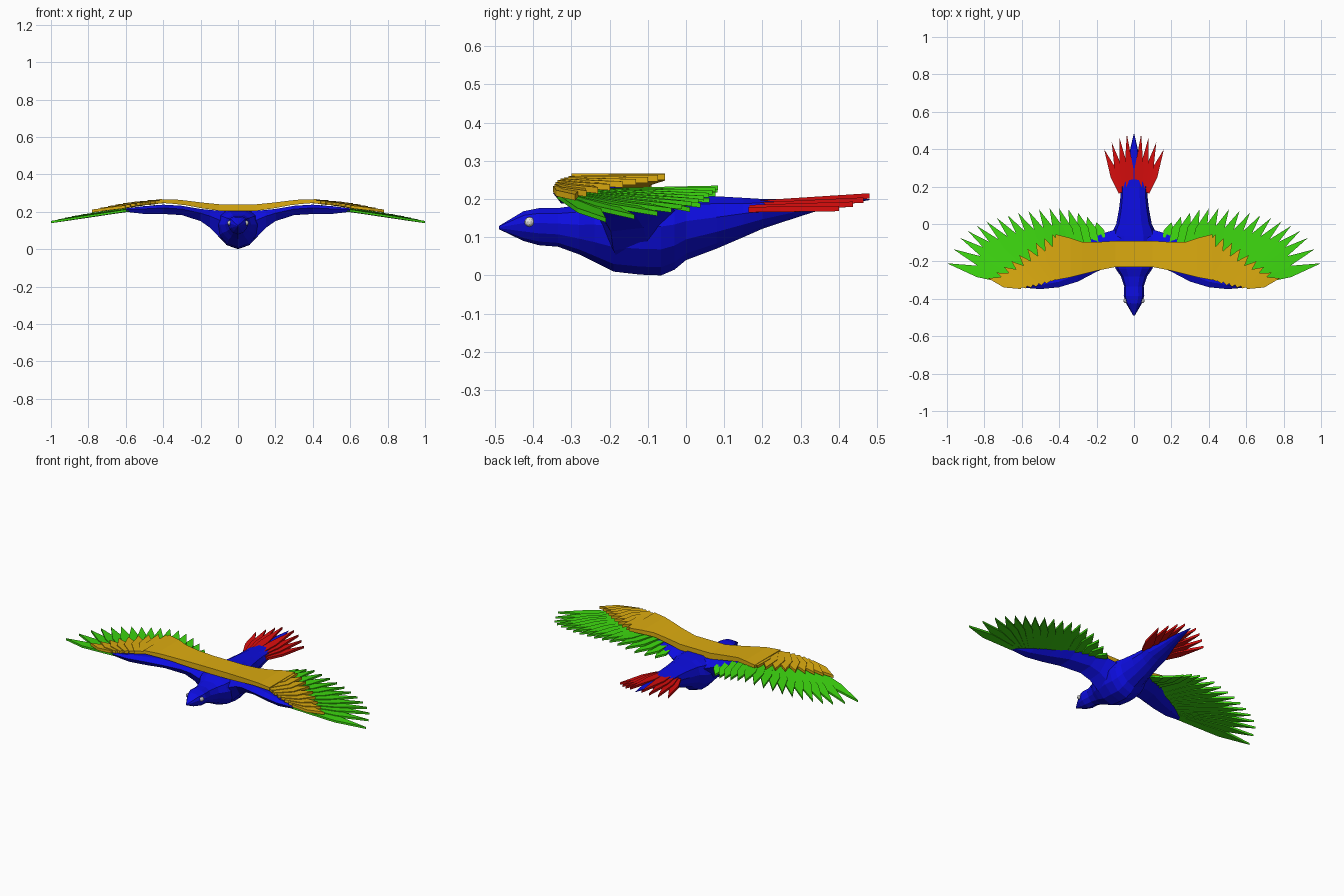
import bpy, bmesh, math
from mathutils import Vector

if "Cube" in bpy.data.objects:
    bpy.data.objects.remove(bpy.data.objects["Cube"])


def material(name, rgb):
    m = bpy.data.materials.new(name)
    m.diffuse_color = (*rgb, 1)
    m.use_nodes = True
    m.node_tree.nodes["Principled BSDF"].inputs["Base Color"].default_value = m.diffuse_color
    return m


BLUE = material("deep blue", (0.004, 0.004, 0.76))
GOLD = material("gold", (0.72, 0.41, 0.005))
GREEN = material("bright green", (0.047, 0.69, 0.005))
RED = material("red", (0.69, 0.004, 0.004))
WHITE = material("white", (0.85, 0.85, 0.85))


def finish(bm, name, mat):
    bmesh.ops.recalc_face_normals(bm, faces=bm.faces)
    me = bpy.data.meshes.new(name)
    bm.to_mesh(me)
    bm.free()
    me.materials.append(mat)
    ob = bpy.data.objects.new(name, me)
    bpy.context.collection.objects.link(ob)
    return ob


def loft(name, rings, mat):
    """Skin a row of equal closed rings and cap both ends."""
    bm = bmesh.new()
    rows = [[bm.verts.new(p) for p in r] for r in rings]
    n = len(rows[0])
    for a, b in zip(rows, rows[1:]):
        for i in range(n):
            j = (i + 1) % n
            bm.faces.new((a[i], a[j], b[j], b[i]))
    bm.faces.new(rows[0])
    bm.faces.new(rows[-1])
    return finish(bm, name, mat)


def add_feather(bm, base, tip, width, root=0.5, wide=0.55, thick=0.012):
    """Thin pointed blade running from base to tip."""
    base, tip = Vector(base), Vector(tip)
    d = tip - base
    side = d.cross(Vector((0, 0, 1))).normalized() * width / 2
    outline = [base - side * root, base + d * wide - side, tip,
               base + d * wide + side, base + side * root]
    up = Vector((0, 0, thick / 2))
    top = [bm.verts.new(p + up) for p in outline]
    low = [bm.verts.new(p - up) for p in outline]
    bm.faces.new(top)
    bm.faces.new(low[::-1])
    for i in range(5):
        j = (i + 1) % 5
        bm.faces.new((top[i], low[i], low[j], top[j]))


def along(points, t):
    """Point at fraction t of a row of evenly spaced keys."""
    f = t * (len(points) - 1)
    i = min(int(f), len(points) - 2)
    return Vector(points[i]).lerp(Vector(points[i + 1]), f - i)


# Body from beak to tail: y, half width, bottom, top
stations = [(-0.49, 0.004, 0.121, 0.129), (-0.425, 0.042, 0.09, 0.168),
            (-0.385, 0.055, 0.079, 0.176), (-0.335, 0.052, 0.075, 0.176),
            (-0.28, 0.07, 0.055, 0.184), (-0.24, 0.098, 0.035, 0.198),
            (-0.19, 0.115, 0.01, 0.21), (-0.12, 0.125, 0.002, 0.213),
            (-0.065, 0.12, 0.0, 0.213), (-0.03, 0.11, 0.015, 0.212),
            (0.0, 0.095, 0.04, 0.21), (0.08, 0.08, 0.07, 0.207),
            (0.15, 0.072, 0.1, 0.203), (0.2, 0.072, 0.122, 0.2),
            (0.3, 0.042, 0.155, 0.198), (0.38, 0.025, 0.18, 0.199),
            (0.48, 0.002, 0.197, 0.2)]
half = [(0.5, 0.1), (0.85, 0.32), (1, 0.6), (0.85, 0.86), (0.42, 1)]
section = [(0, 0)] + half + [(-x, z) for x, z in half[::-1]]
loft("body", [[(w * x, y, lo + (hi - lo) * z) for x, z in section]
              for y, w, lo, hi in stations], BLUE)

# Wing arm: x, leading y, trailing y, bottom, top
arm = [(0.04, -0.215, 0.0, 0.03, 0.2), (0.10, -0.23, -0.03, 0.065, 0.205),
       (0.15, -0.235, -0.045, 0.115, 0.21), (0.2, -0.255, -0.065, 0.15, 0.215),
       (0.3, -0.308, -0.125, 0.182, 0.232), (0.4, -0.338, -0.19, 0.188, 0.238),
       (0.5, -0.348, -0.24, 0.188, 0.23), (0.6, -0.34, -0.3, 0.2, 0.218)]

# Gold cover plate: x, front y, back y, bottom, top
cover = [(0, -0.23, -0.09, 0.205, 0.24), (0.1, -0.23, -0.09, 0.205, 0.24),
         (0.2, -0.25, -0.097, 0.22, 0.25), (0.28, -0.27, -0.095, 0.235, 0.26),
         (0.34, -0.285, -0.075, 0.242, 0.266), (0.42, -0.3, -0.055, 0.248, 0.267)]

# Feather base and tip keys, from inside to outside
flight_base = [(0.17, -0.12, 0.2), (0.3, -0.2, 0.222), (0.42, -0.26, 0.222),
               (0.52, -0.3, 0.215), (0.58, -0.32, 0.208)]
flight_tip = [(0.2, 0.01, 0.172), (0.28, 0.055, 0.19), (0.36, 0.08, 0.215),
              (0.44, 0.085, 0.23), (0.53, 0.075, 0.222), (0.62, 0.06, 0.21),
              (0.71, 0.04, 0.198), (0.8, 0.01, 0.186), (0.88, -0.03, 0.172),
              (0.945, -0.09, 0.158), (1.0, -0.21, 0.145)]
covert_base = [(0.36, -0.27, 0.256), (0.44, -0.305, 0.25),
               (0.52, -0.322, 0.24), (0.6, -0.33, 0.226)]
covert_tip = [(0.435, -0.055, 0.258), (0.495, -0.08, 0.253),
              (0.555, -0.12, 0.246), (0.615, -0.165, 0.238),
              (0.67, -0.21, 0.228), (0.72, -0.25, 0.217), (0.78, -0.29, 0.204)]

for s, label in ((1, "right"), (-1, "left")):
    flip = Vector((s, 1, 1))
    rings = []
    for x, f, b, lo, hi in arm:
        m, e = (lo + hi) / 2, (b - f)
        rings.append([(s * x, f, m + 0.15 * (hi - lo)), (s * x, f + 0.2 * e, lo),
                      (s * x, f + 0.65 * e, lo + 0.1 * (hi - lo)),
                      (s * x, b, m + 0.25 * (hi - lo)),
                      (s * x, f + 0.7 * e, hi), (s * x, f + 0.2 * e, hi)])
    loft(label + "_wing_arm", rings, BLUE)
    loft(label + "_wing_cover",
         [[(s * x, f, lo), (s * x, b, lo), (s * x, b, hi), (s * x, f, hi)]
          for x, f, b, lo, hi in cover], GOLD)

    bm = bmesh.new()
    for i in range(17):
        t = i / 16
        add_feather(bm, along(flight_base, t) * flip, along(flight_tip, t) * flip,
                    0.062, 0.6, 0.6)
    finish(bm, label + "_flight_feathers", GREEN)

    bm = bmesh.new()
    for i in range(9):
        t = i / 8
        add_feather(bm, along(covert_base, t) * flip, along(covert_tip, t) * flip,
                    0.085 - 0.025 * t, 0.6, 0.5, 0.016)
    finish(bm, label + "_covert_feathers", GOLD)

    # Half of the tail fan
    bm = bmesh.new()
    for i in range(4):
        t = i / 3
        add_feather(bm, (s * (0.02 + 0.045 * t), 0.17, 0.188 - 0.016 * t),
                    (s * (0.038 + 0.122 * t), 0.48 - 0.08 * t ** 1.5, 0.208 - 0.033 * t),
                    0.05, 0.7, 0.38, 0.014)
    finish(bm, label + "_tail_feathers", RED)

    bm = bmesh.new()
    bmesh.ops.create_icosphere(bm, subdivisions=2, radius=0.013)
    bmesh.ops.translate(bm, verts=bm.verts, vec=(s * 0.045, -0.41, 0.14))
    finish(bm, label + "_eye", WHITE)
